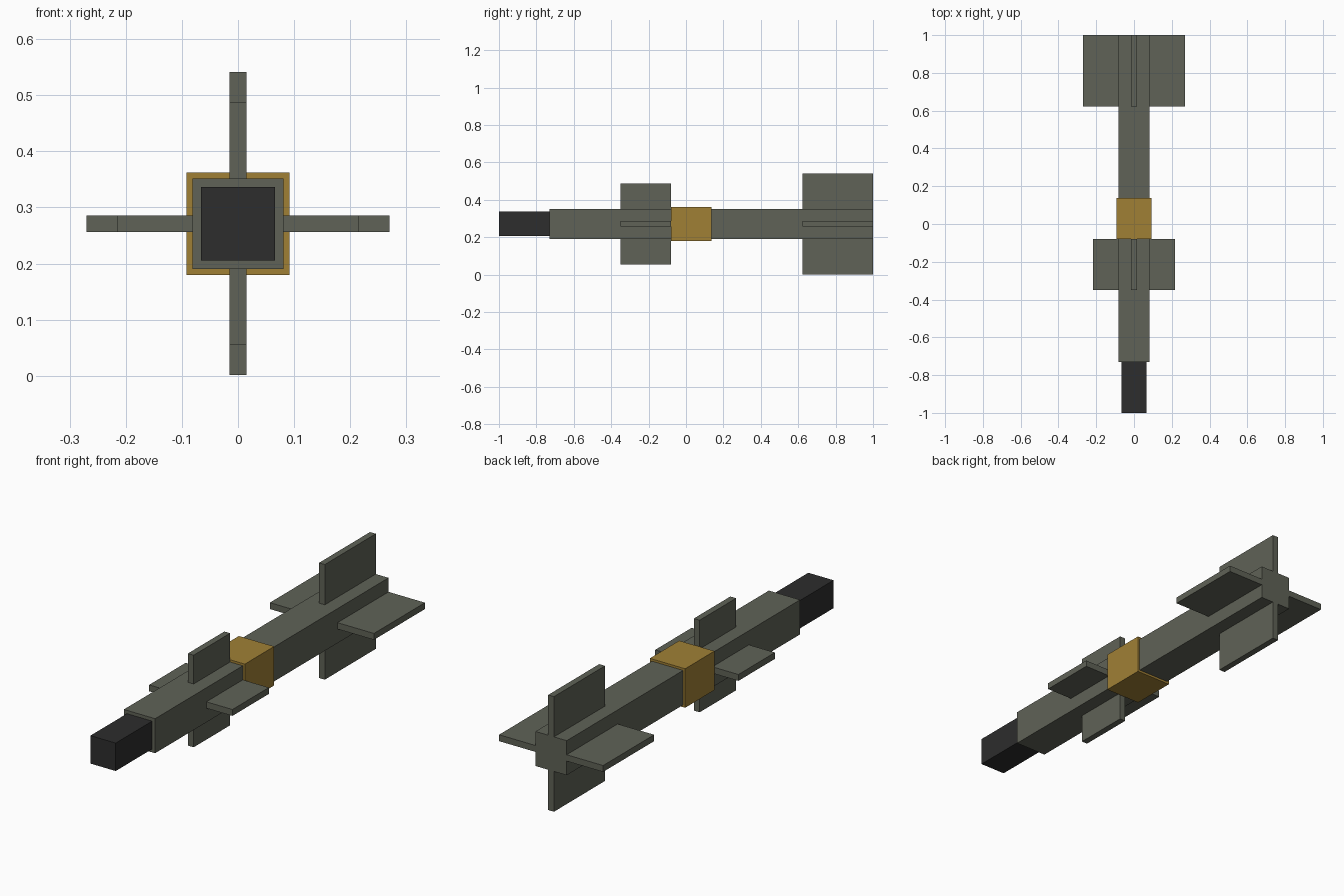
import bpy
import bmesh
from mathutils import Matrix, Vector

if "Cube" in bpy.data.objects:
    bpy.data.objects.remove(bpy.data.objects["Cube"], do_unlink=True)

AXIS_Z = 0.271     # height of the long axis
BODY = 0.081       # half width of the body
FIN_THICK = 0.03


def material(name, rgb):
    mat = bpy.data.materials.new(name)
    mat.use_nodes = True
    mat.diffuse_color = (*rgb, 1)
    mat.node_tree.nodes["Principled BSDF"].inputs["Base Color"].default_value = (*rgb, 1)
    return mat


def box(name, low, high, mat, roll=0):
    """Box between two corners, rolled in quarter turns about the long axis."""
    low, high = Vector(low), Vector(high)
    bm = bmesh.new()
    bmesh.ops.create_cube(bm, size=1)
    bmesh.ops.scale(bm, vec=high - low, verts=bm.verts)
    bmesh.ops.translate(bm, vec=(low + high) / 2, verts=bm.verts)
    bm.transform(Matrix.Rotation(roll, 4, "Y"))
    mesh = bpy.data.meshes.new(name)
    bm.to_mesh(mesh)
    bm.free()
    mesh.materials.append(mat)
    obj = bpy.data.objects.new(name, mesh)
    obj.location.z = AXIS_Z
    bpy.context.collection.objects.link(obj)
    return obj


def square_section(name, half, front, back, mat):
    return box(name, (-half, front, -half), (half, back, half), mat)


def fin_set(name, reach, front, back, mat):
    """Four fins around the body, starting just inside its skin."""
    for i, side in enumerate(("top", "left", "bottom", "right")):
        box(f"{name}_{side}", (-FIN_THICK / 2, front, BODY - 0.01),
            (FIN_THICK / 2, back, reach), mat, i * 1.5707963)


olive = material("olive grey", (0.116, 0.123, 0.095))
gold = material("dull gold", (0.352, 0.216, 0.036))
black = material("charcoal", (0.026, 0.026, 0.026))

# Body, nose and band
square_section("body", BODY, -0.73, 1.0, olive)
square_section("nose", 0.0655, -1.0, -0.73, black)
square_section("band", 0.0915, -0.08, 0.137, gold)

# Fins
fin_set("front_fin", 0.216, -0.35, -0.08, olive)
fin_set("tail_fin", 0.27, 0.622, 1.0, olive)
